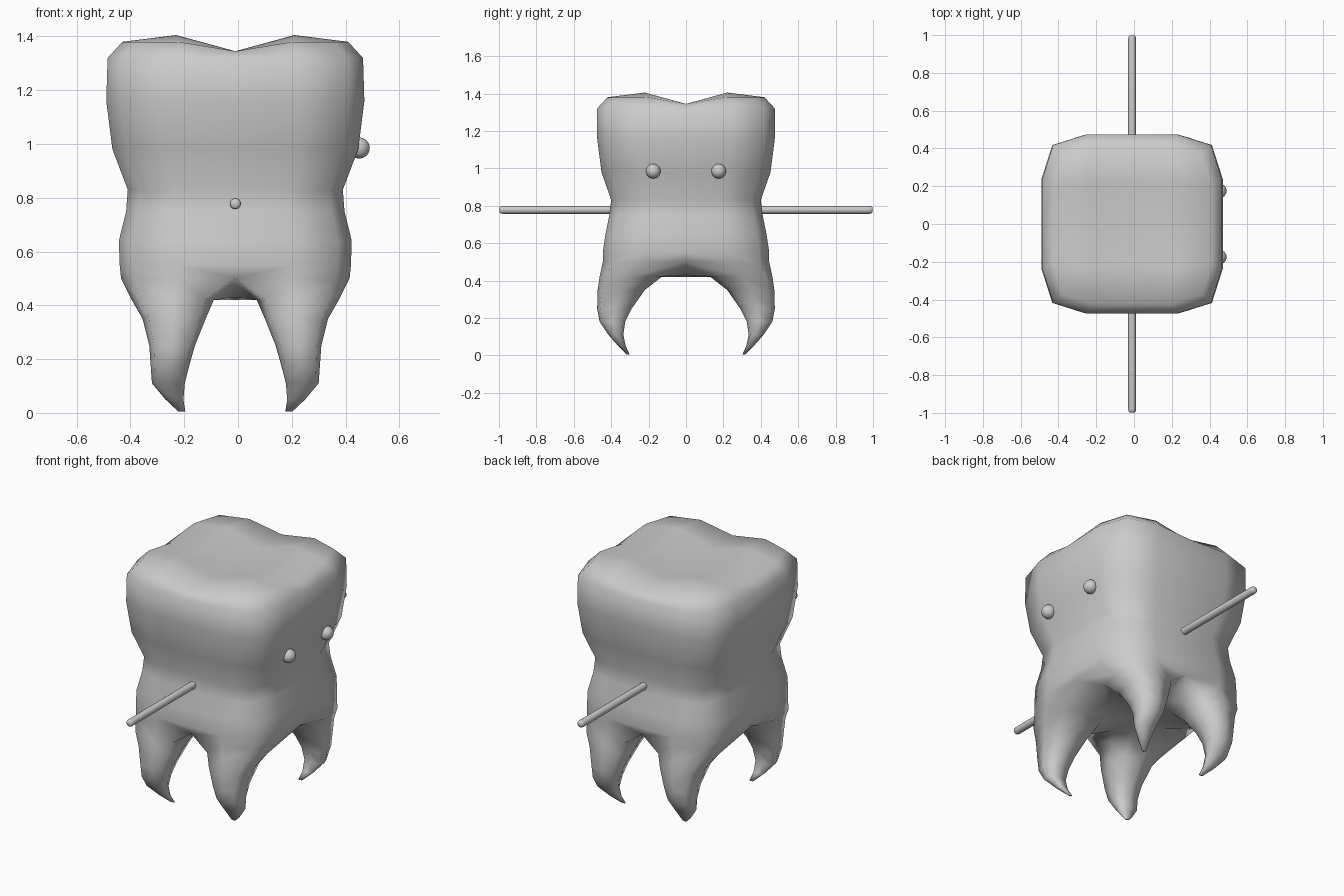
import bpy, bmesh, math

if "Cube" in bpy.data.objects:
    bpy.data.objects.remove(bpy.data.objects["Cube"])

CX = -0.01  # the tooth sits slightly left because the eyes stick out on +x
mat = bpy.data.materials.new("plain grey")
mat.diffuse_color = (0.6, 0.6, 0.6, 1)
mat.use_nodes = True
mat.node_tree.nodes["Principled BSDF"].inputs["Base Color"].default_value = mat.diffuse_color


def finish(name, bm, angle=180):
    bmesh.ops.remove_doubles(bm, verts=bm.verts, dist=0.0005)
    bmesh.ops.recalc_face_normals(bm, faces=bm.faces)
    me = bpy.data.meshes.new(name)
    bm.to_mesh(me)
    bm.free()
    ob = bpy.data.objects.new(name, me)
    bpy.context.collection.objects.link(ob)
    me.materials.append(mat)
    bpy.ops.object.select_all(action='DESELECT')
    bpy.context.view_layer.objects.active = ob
    ob.select_set(True)
    bpy.ops.object.shade_smooth_by_angle(angle=math.radians(angle))
    return ob


def bridge(bm, a, b, closed):
    n = len(a)
    for i in range(n if closed else n - 1):
        j = (i + 1) % n
        bm.faces.new((a[i], a[j], b[j], b[i]))


# One quadrant of the tooth (mirrored four times)
OUTLINE = [(1, 0), (1, .5), (.88, .88), (.5, 1), (0, 1)]
BODY = [(1.32, .475, .475), (1.16, .48, .475), (.98, .457, .452), (.83, .40, .40),
        (.75, .406, .41), (.64, .433, .432), (.55, .43, .445)]
# root top: centre of underside, then round the quadrant border
BASE = [(0, 0, .42), (.2, 0, .43), (.415, 0, .50), (.425, .22, .50), (.375, .395, .49),
        (.21, .445, .50), (0, .42, .50), (0, .2, .43)]
# root sections: z, x range, y range
ROOT = [(.42, .08, .385, .13, .462), (.35, .11, .345, .22, .472), (.25, .15, .32, .29, .475),
        (.18, .17, .315, .325, .462), (.11, .188, .31, .335, .415),
        (.05, .193, .26, .322, .362), (.005, .186, .212, .302, .316)]
DIRS = [(-.8, -.8), (0, -1), (.8, -.8), (1, 0), (.8, .8), (0, 1), (-.8, .8), (-1, 0)]

bm = bmesh.new()
for sx in (1, -1):
    for sy in (1, -1):
        def v(x, y, z):
            return bm.verts.new((CX + sx * x, sy * y, z))
        # crown and neck wall
        rings = []
        for k, (z, hx, hy) in enumerate(BODY):
            rings.append([v(px * hx, py * hy, z - (.01 if k == 0 and i in (0, 4) else 0))
                          for i, (px, py) in enumerate(OUTLINE)])
        base = [v(*p) for p in BASE]
        rings.append(base[2:7])
        for a, b in zip(rings, rings[1:]):
            bridge(bm, a, b, False)
        # chewing surface with a cusp and grooves
        rim = [v(px * .42, py * .42, 1.345 if i in (0, 4) else 1.38)
               for i, (px, py) in enumerate(OUTLINE)]
        bridge(bm, rings[0], rim, False)
        cen, gx, gy, cusp = v(0, 0, 1.34), v(.22, 0, 1.345), v(0, .22, 1.345), v(.22, .22, 1.405)
        bm.faces.new((rim[0], rim[1], cusp, gx))
        bm.faces.new((rim[1], rim[2], rim[3], cusp))
        bm.faces.new((rim[3], rim[4], gy, cusp))
        bm.faces.new((cen, gx, cusp, gy))
        # curved root
        prev = base
        for z, x0, x1, y0, y1 in ROOT:
            ring = [v((x0 + x1) / 2 + dx * (x1 - x0) / 2, (y0 + y1) / 2 + dy * (y1 - y0) / 2, z)
                    for dx, dy in DIRS]
            bridge(bm, prev, ring, True)
            prev = ring
        bm.faces.new(prev)
finish("tooth", bm)

# Eyes
for side, y in (("left", -.175), ("right", .175)):
    bm = bmesh.new()
    bmesh.ops.create_uvsphere(bm, u_segments=24, v_segments=16, radius=.039)
    bmesh.ops.translate(bm, verts=bm.verts, vec=(.451, y, .985))
    finish(side + "_eye", bm)

# Stick arms, rounded at the ends, one each side
PROFILE = [(.0, 1.0), (.013, .998), (.019, .992), (.021, .98), (.021, .36), (0, .36)]
for side, s in (("front", -1), ("back", 1)):
    bm = bmesh.new()
    N = 16
    rings = [[bm.verts.new((CX + r * math.cos(2 * math.pi * i / N), s * y,
                            .778 + r * math.sin(2 * math.pi * i / N))) for i in range(N)]
             for r, y in PROFILE[1:-1]]
    for a, b in zip(rings, rings[1:]):
        bridge(bm, a, b, True)
    bm.faces.new(rings[0])
    bm.faces.new(rings[-1])
    finish(side + "_arm", bm, 50)
